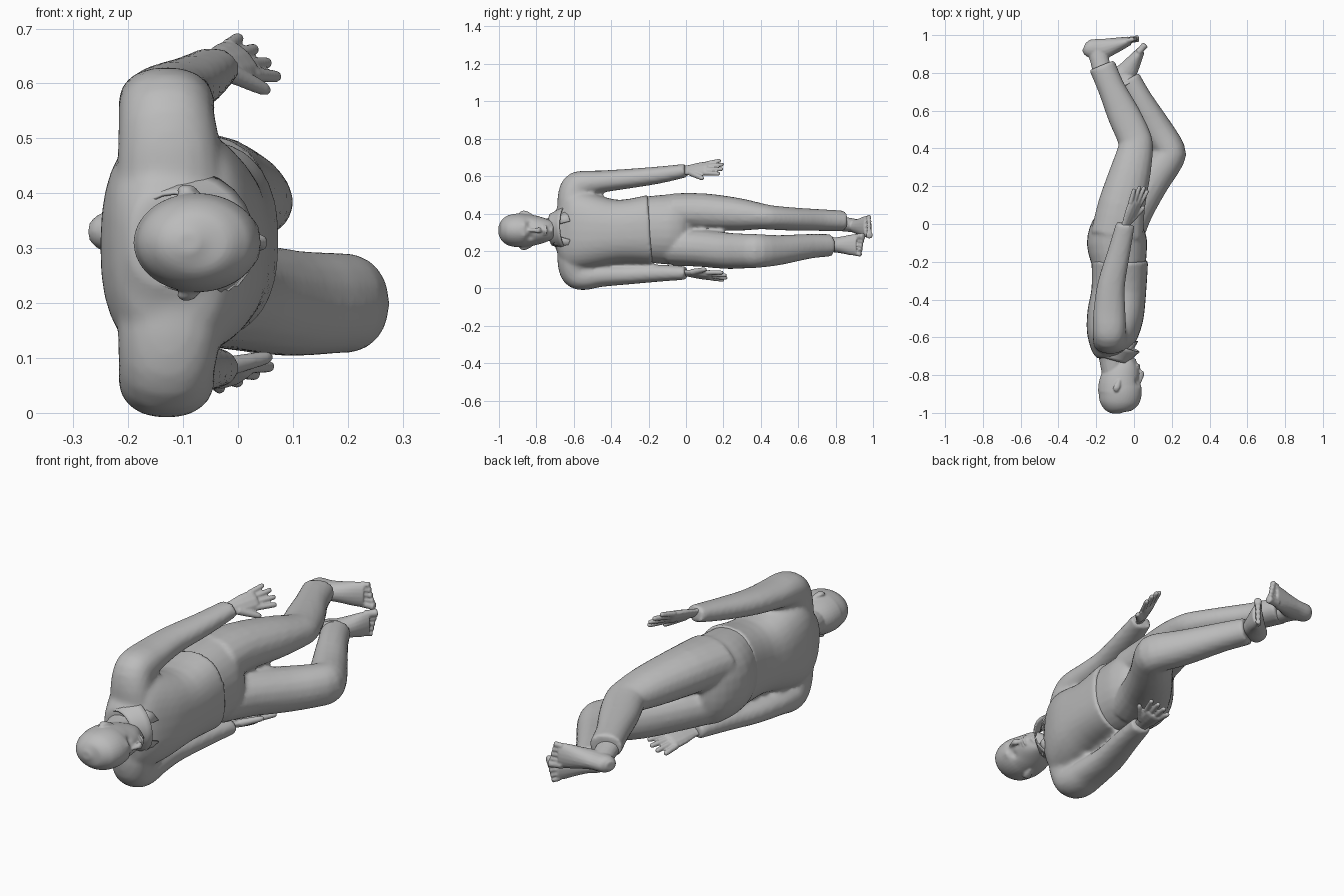
import bpy, bmesh, math
from mathutils import Vector as V

if "Cube" in bpy.data.objects:
    bpy.data.objects.remove(bpy.data.objects["Cube"])

grey = bpy.data.materials.new("plain grey")
grey.use_nodes = True
grey.diffuse_color = (0.5, 0.5, 0.5, 1)
grey.node_tree.nodes["Principled BSDF"].inputs["Base Color"].default_value = (0.5, 0.5, 0.5, 1)
X, Z = V((1, 0, 0)), V((0, 0, 1))
MID = 0.31


def smooth_path(rows, steps):
    """Catmull-Rom interpolation of (x, y, z, depth, width) rows."""
    out = []
    for i in range(len(rows) - 1):
        a, b, c, d = (rows[max(0, min(len(rows) - 1, i + k))] for k in (-1, 0, 1, 2))
        for s in range(steps):
            t = s / steps
            out.append([q + t * ((r - p) / 2 + t * ((2 * p - 5 * q + 4 * r - w) / 2
                        + t * (3 * q - p - 3 * r + w) / 2)) for p, q, r, w in zip(a, b, c, d)])
    return out + [list(rows[-1])]


def loft(bm, rows, sides=18, steps=3, ref=Z, caps=True, box=1):
    """Sweep ovals along the rows; width lies along ref, depth across it. box < 1 squares them."""
    rows = smooth_path(rows, steps)
    pts = [V(r[:3]) for r in rows]
    rings = []
    for i, r in enumerate(rows):
        t = (pts[min(i + 1, len(pts) - 1)] - pts[max(i - 1, 0)]).normalized()
        u = ref.cross(t).normalized()
        v = t.cross(u)
        ring = []
        for k in range(sides):
            c, s = (math.copysign(abs(f) ** box, f) for f in
                    (math.cos(math.tau * k / sides), math.sin(math.tau * k / sides)))
            ring.append(bm.verts.new(pts[i] + u * r[3] * c + v * r[4] * s))
        rings.append(ring)
    for a, b in zip(rings, rings[1:]):
        for k in range(sides):
            j = (k + 1) % sides
            bm.faces.new((a[k], a[j], b[j], b[k]))
    if caps:
        bm.faces.new(rings[0][::-1])
        bm.faces.new(rings[-1])


def finish(name, bm, voxel=0, relax=3, thick=0):
    bmesh.ops.recalc_face_normals(bm, faces=bm.faces)
    me = bpy.data.meshes.new(name)
    bm.to_mesh(me)
    bm.free()
    me.materials.append(grey)
    ob = bpy.data.objects.new(name, me)
    bpy.context.collection.objects.link(ob)
    if voxel:
        m = ob.modifiers.new("blend", 'REMESH')
        m.mode, m.voxel_size, m.use_smooth_shade = 'VOXEL', voxel, True
        m = ob.modifiers.new("relax", 'SMOOTH')
        m.factor, m.iterations = 0.5, relax
    if thick:
        m = ob.modifiers.new("cloth", 'SOLIDIFY')
        m.thickness, m.offset = thick, 0
    bpy.ops.object.select_all(action='DESELECT')
    ob.select_set(True)
    bpy.context.view_layer.objects.active = ob
    bpy.ops.object.shade_smooth_by_angle(angle=math.radians(45))


# Shirt: torso with both sleeves, each turning out of the shoulder
bm = bmesh.new()
loft(bm, [(-.075, -.19, .315, .15, .185), (-.08, -.35, .305, .145, .168), (-.098, -.48, .305, .15, .195),
          (-.115, -.58, .31, .137, .215), (-.122, -.64, .312, .115, .2), (-.122, -.68, .315, .095, .13),
          (-.12, -.705, .315, .075, .085)], 32, box=.82)
for s, reach in ((1, (.26, .275, .295, .32)), (-1, (.243, .237, .229, .228))):
    loft(bm, [(-.122, -.615, MID + s * .06, .07, .1), (-.125, -.608, MID + s * .16, .08, .095),
              (-.13, -.585, MID + s * .225, .085, .088), (-.13, -.54, MID + s * .248, .072, .088),
              (-.13, -.46, MID + s * reach[0], .06, .085), (-.12, -.32, MID + s * reach[1], .053, .073),
              (-.08, -.15, MID + s * reach[2], .046, .06), (-.045, 0, MID + s * reach[3], .036, .05)],
         20, ref=X, box=.9)
finish("shirt", bm, .011, 4)

# Collar band and its two front points
bm = bmesh.new()
loft(bm, [(-.09, -.635, .32, .125, .12), (-.105, -.68, .317, .1, .1), (-.115, -.715, .315, .085, .085)],
     24, 2, caps=False)
for s in (1, -1):
    bm.faces.new([bm.verts.new((x, y, MID + s * z)) for x, y, z in
                  ((-.05, -.71, .075), (-.02, -.69, .03), (.02, -.62, .05), (-.02, -.635, .1))])
finish("collar", bm, thick=.006)

# Trousers: hips and two bent legs
bm = bmesh.new()
loft(bm, [(-.075, -.225, .315, .14, .175), (-.09, -.1, .315, .16, .187), (-.085, 0, .315, .135, .19),
          (-.07, .06, .315, .08, .14)], 28, box=.9)
loft(bm, [(-.09, -.06, .41, .14, .1), (-.065, .1, .408, .125, .1), (-.018, .28, .395, .108, .088),
          (.008, .4, .385, .093, .07), (0, .46, .378, .09, .065), (-.055, .58, .37, .087, .062),
          (-.12, .72, .365, .072, .058), (-.17, .84, .36, .072, .056)], box=.93)
loft(bm, [(-.08, -.06, .22, .13, .1), (-.01, .08, .215, .115, .1), (.09, .23, .2, .1, .097),
          (.175, .34, .2, .088, .092), (.19, .39, .2, .082, .09), (.125, .5, .205, .08, .08),
          (.03, .66, .225, .067, .066), (-.03, .77, .23, .064, .06)], box=.93)
finish("trousers", bm, .011, 3)

# Head and neck, with the face shaped by soft pushes along x
bm = bmesh.new()
loft(bm, [(-.09, -1.003, MID, .02, .018), (-.09, -.985, MID, .068, .055), (-.085, -.95, MID, .1, .08),
          (-.075, -.9, MID, .115, .09), (-.075, -.85, MID, .112, .087), (-.065, -.8, MID, .1, .078),
          (-.045, -.75, MID, .078, .062), (-.03, -.715, MID, .045, .045), (-.02, -.7, MID, .025, .025)], 40, 5)
pushes = [(-.835, .034, .016, -.014), (-.862, .03, .014, .006), (-.75, 0, .018, .008), (-.715, 0, .016, .012)]
for vert in bm.verts:
    if vert.co.x > -.03:
        for y, z, size, amount in pushes:
            gap = (vert.co.y - y) ** 2 + (abs(vert.co.z - MID) - z) ** 2
            vert.co.x += amount * math.exp(-gap / size ** 2)
loft(bm, [(-.09, -.84, MID, .07, .06), (-.115, -.72, .315, .068, .062), (-.125, -.64, .32, .075, .07)])
loft(bm, [(.022, -.85, MID, .01, .008), (.036, -.81, MID, .014, .01), (.042, -.79, MID, .012, .016),
          (.028, -.777, MID, .008, .012)], 12)
for s in (1, -1):
    loft(bm, [(-.09, -.885, MID + s * .09, .008, .008), (-.094, -.87, MID + s * .097, .018, .009),
              (-.086, -.85, MID + s * .093, .015, .008), (-.078, -.828, MID + s * .084, .007, .006)], 12)
for y, amount in ((-.762, .008), (-.748, .009)):
    loft(bm, [(.018, y, MID - .026, .004, .003), (.027, y, MID, amount, .006),
              (.018, y, MID + .026, .004, .003)], 8, ref=V((0, 1, 0)))
finish("head", bm, .005, 3)

# Eyes
for s, side in ((1, "left"), (-1, "right")):
    bm = bmesh.new()
    bmesh.ops.create_uvsphere(bm, u_segments=16, v_segments=10, radius=.013)
    bmesh.ops.translate(bm, verts=bm.verts, vec=(-.002, -.835, MID + s * .034))
    finish(side + "_eye", bm)


def limb(bm, points, depth, widths, ref):
    loft(bm, [(*p, depth * w, w) for p, w in zip(points, widths)], 10, 2, ref)


def hand(name, wrist, tip, across):
    """Palm, four spread fingers and a thumb on the across side."""
    bm = bmesh.new()
    wrist, d = V(wrist), (V(tip) - V(wrist)).normalized()
    w = V(across)
    w = (w - d * w.dot(d)).normalized()
    limb(bm, [wrist - d * .05, wrist, wrist + d * .06, wrist + d * .115, wrist + d * .13], .45,
         [.034, .032, .043, .046, .036], w)
    for k, length in ((-1.5, .078), (-.5, .1), (.5, .104), (1.5, .094)):
        base, fd = wrist + d * .115 + w * k * .023, (d + w * k * .12).normalized()
        limb(bm, [base, base + fd * length * .5, base + fd * length * .92, base + fd * length], .95,
             [.014, .0125, .011, .006], w)
    base, td = wrist + d * .03 + w * .02, (d + w * .65).normalized()
    limb(bm, [base, base + td * .05, base + td * .09, base + td * .105], .95, [.019, .016, .013, .007], w)
    finish(name, bm, .0045, 2)


hand("left_hand", (-.04, 0, .632), (.05, .215, .652), (.72, 0, -.69))
hand("right_hand", (-.04, .01, .08), (.03, .265, .058), (.9, 0, .38))


def foot(name, heel, toe, shin, z, side):
    """Sole runs heel to toe, the ankle rises to the shin, big toe on the inner side."""
    bm = bmesh.new()
    heel, toe, shin = V((*heel, z)), V((*toe, z)), V((*shin, z + .02))
    d = (toe - heel).normalized()
    n = Z.cross(d)
    if n.dot(shin - heel) < 0:
        n.negate()
    size = (toe - heel).length
    shape = ((0, .03, .022, .02), (.08, .04, .046, .037), (.3, .052, .055, .04), (.5, .043, .045, .047),
             (.7, .031, .032, .056), (.84, .022, .022, .055))
    loft(bm, [(*(heel + d * size * f + n * up), a, b) for f, up, a, b in shape])
    ankle = heel + d * size * .22 + n * .04
    loft(bm, [(*shin, .052, .042), (*((ankle + shin) / 2), .05, .038), (*ankle, .055, .036)])
    for k in range(5):
        across = Z * side * (k - 1.9) * .022
        r = .019 if k == 0 else .0135
        base = heel + d * size * .78 + n * .02 + across
        end = heel + d * size * (1 - .022 * k) + n * .016 + across * 1.1
        limb(bm, [base, base.lerp(end, .6), base.lerp(end, .92), end], 1, [r, r * .9, r, r * .5], Z)
    finish(name, bm, .005, 2)


foot("left_foot", (-.268, .968), (.025, .998), (-.165, .8), .33, 1)
foot("right_foot", (-.135, .785), (.05, .962), (-.03, .73), .232, -1)
